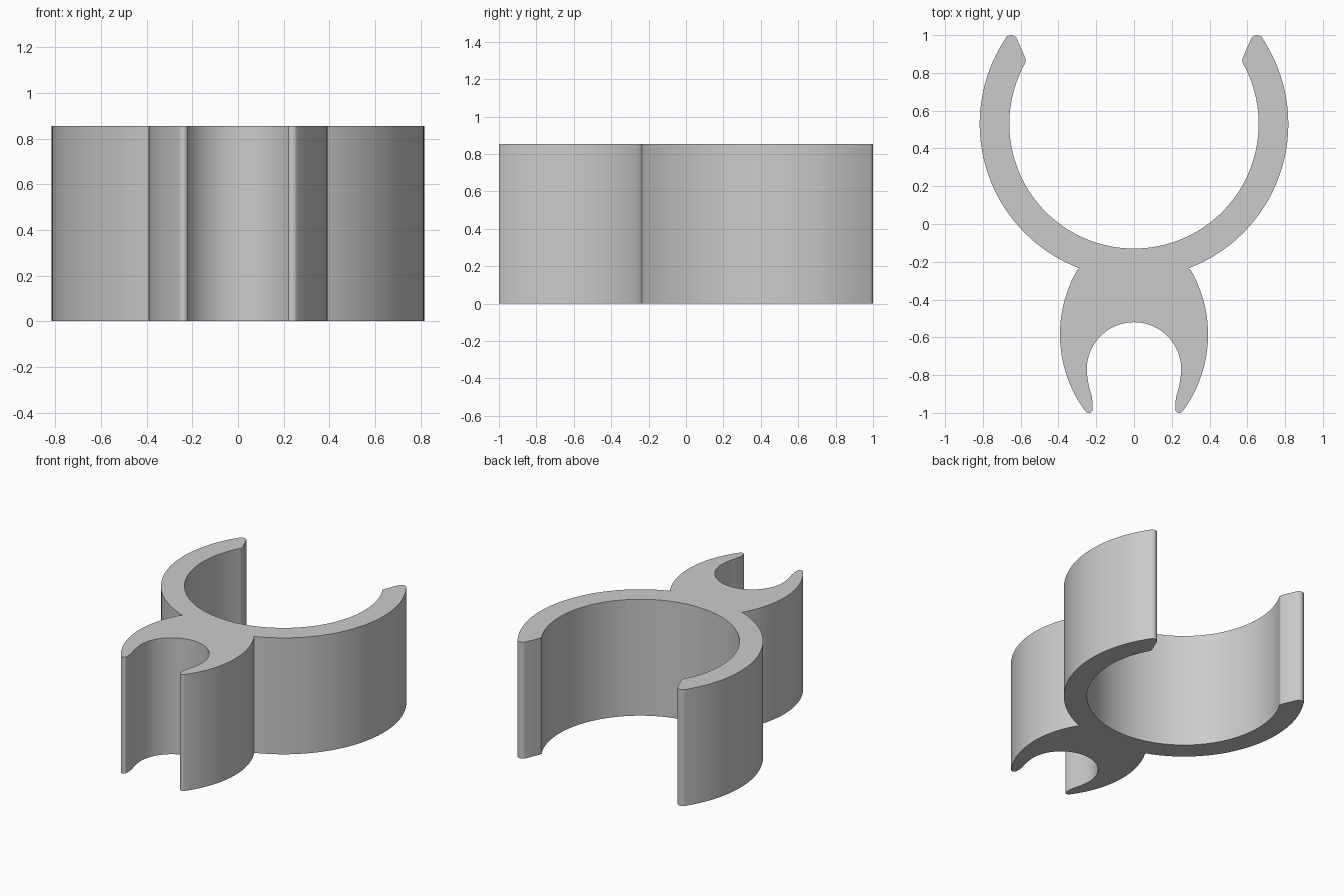
import bpy
import bmesh
from math import cos, sin, radians

HEIGHT = 0.855

cube = bpy.data.objects.get("Cube")
if cube:
    bpy.data.objects.remove(cube, do_unlink=True)


def arc(cx, cy, r, start, end, steps):
    """Points along a circular arc, angles in degrees."""
    angles = [radians(start + (end - start) * i / steps) for i in range(steps + 1)]
    return [(cx + r * cos(a), cy + r * sin(a)) for a in angles]


# Right half of the outline, from the big ring's inside to the small socket
half = arc(0, 0.53, 0.66, -90, 27, 40)            # big ring, inner wall
half += arc(0.608, 0.865, 0.035, 215, 157, 6)     # snap lip
half += arc(0.651, 0.965, 0.035, 157, 33, 10)     # rounded arm tip
half += arc(0, 0.53, 0.817, 33, -69.3, 44)        # big ring, outer wall
half += arc(-0.29, -0.585, 0.682, 30, -36, 28)    # small clip, outer wall
half += arc(0.24, -0.978, 0.022, -40, -170, 8)    # rounded leg tip
half += [(0.219, -0.945), (0.224, -0.91), (0.233, -0.88), (0.241, -0.85)]
half += arc(0, -0.77, 0.25, -13, 90, 32)          # small socket wall

# Mirror the half and close the outline
left = [(-x, y) for x, y in reversed(half[1:-1])]
outline = half + left

# Extrude the outline upward
bm = bmesh.new()
base = bm.faces.new([bm.verts.new((x, y, 0)) for x, y in outline])
extruded = bmesh.ops.extrude_face_region(bm, geom=[base], use_keep_orig=True)
top = [g for g in extruded["geom"] if isinstance(g, bmesh.types.BMVert)]
bmesh.ops.translate(bm, verts=top, vec=(0, 0, HEIGHT))
bmesh.ops.recalc_face_normals(bm, faces=bm.faces[:])
mesh = bpy.data.meshes.new("double_clip")
bm.to_mesh(mesh)
bm.free()

clip = bpy.data.objects.new("double_clip", mesh)
bpy.context.collection.objects.link(clip)

# Plain grey plastic
grey = bpy.data.materials.new("light_grey")
grey.use_nodes = True
color = (0.6, 0.6, 0.6, 1)
grey.diffuse_color = color
grey.node_tree.nodes["Principled BSDF"].inputs["Base Color"].default_value = color
mesh.materials.append(grey)

# Smooth curved walls, crisp rims
bpy.ops.object.select_all(action="DESELECT")
clip.select_set(True)
bpy.context.view_layer.objects.active = clip
bpy.ops.object.shade_smooth_by_angle(angle=radians(30))
